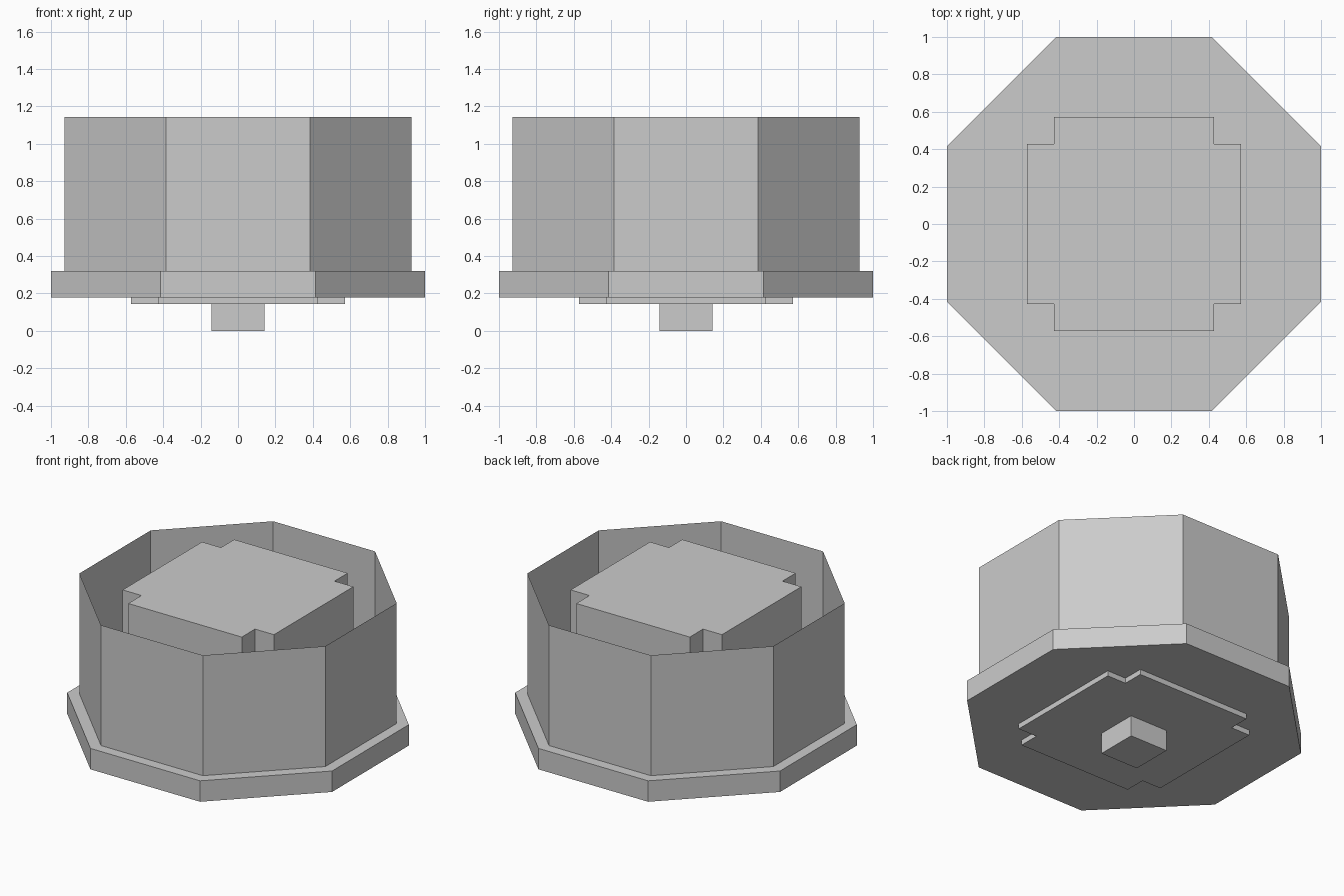
import bpy, bmesh, math

if "Cube" in bpy.data.objects:
    bpy.data.objects.remove(bpy.data.objects["Cube"])

U = 1 / 7  # design grid unit


def prism(name, outline, z0, z1, capped=True):
    """Extrude a counter-clockwise outline from z0 to z1."""
    bm = bmesh.new()
    low = [bm.verts.new((x, y, z0)) for x, y in outline]
    high = [bm.verts.new((x, y, z1)) for x, y in outline]
    n = len(outline)
    for i in range(n):
        j = (i + 1) % n
        bm.faces.new((low[i], low[j], high[j], high[i]))
    if capped:
        bm.faces.new(low[::-1])
        bm.faces.new(high)
    mesh = bpy.data.meshes.new(name)
    bm.to_mesh(mesh)
    bm.free()
    obj = bpy.data.objects.new(name, mesh)
    bpy.context.collection.objects.link(obj)
    return obj


def octagon(apothem):
    r = apothem / math.cos(math.pi / 8)
    angles = [math.pi / 8 + i * math.pi / 4 for i in range(8)]
    return [(r * math.cos(a), r * math.sin(a)) for a in angles]


def notched_square(half, inner):
    """Square with a small square cut out of every corner."""
    corner = [(half, inner), (inner, inner), (inner, half)]
    points = []
    for _ in range(4):
        points += corner
        corner = [(-y, x) for x, y in corner]
    return points


# Small square peg underneath
prism("bottom_peg", [(-U, -U), (U, -U), (U, U), (-U, U)], 0, U)

# Notched core running from below the base up to the rim
prism("core_block", notched_square(4 * U, 3 * U), U, 8 * U)

# Octagonal base plate
prism("base_plate", octagon(7 * U), 1.25 * U, 2.25 * U)

# Thin open octagonal wall
prism("outer_wall", octagon(6.5 * U), 2.25 * U, 8 * U, capped=False)
